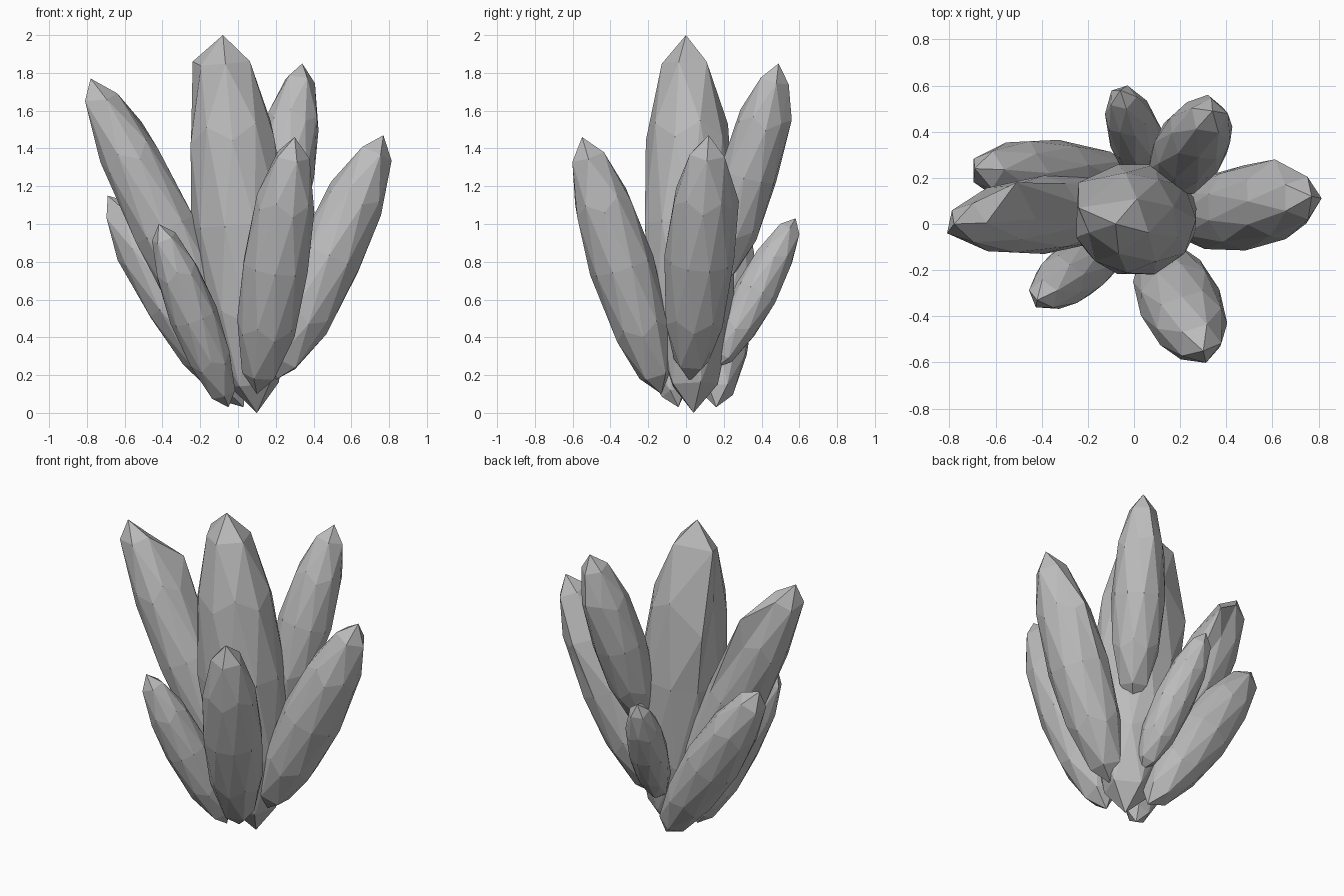
import bpy
import bmesh
import math
from mathutils import Matrix, Vector

cube = bpy.data.objects.get("Cube")
if cube:
    bpy.data.objects.remove(cube, do_unlink=True)

# One flat stone colour
stone = bpy.data.materials.new("grey stone")
stone.use_nodes = True
colour = (0.5, 0.5, 0.5, 1.0)
stone.diffuse_color = colour
stone.node_tree.nodes["Principled BSDF"].inputs["Base Color"].default_value = colour


def crystal(name, foot, tip, width, depth, spin, corners=()):
    """Faceted ball stretched from foot to tip, with a few corners pulled out."""
    foot, tip = Vector(foot), Vector(tip)
    axis = tip - foot
    # Smallest rotation from upright to the axis, so width stays near x
    turn = Vector((0, 0, 1)).rotation_difference(axis).to_matrix().to_4x4()
    place = (Matrix.Translation((foot + tip) / 2) @ turn
             @ Matrix.Diagonal((width, depth, axis.length / 2, 1))
             @ Matrix.Rotation(math.radians(spin), 4, 'Z'))
    bm = bmesh.new()
    bmesh.ops.create_icosphere(bm, subdivisions=2, radius=1, matrix=place)
    for corner in map(Vector, corners):
        nearest = min(bm.verts, key=lambda v: (v.co - corner).length)
        nearest.co = corner
    mesh = bpy.data.meshes.new(name)
    bm.to_mesh(mesh)
    bm.free()
    mesh.materials.append(stone)
    obj = bpy.data.objects.new(name, mesh)
    bpy.context.collection.objects.link(obj)


# Tall middle crystal
crystal("centre_crystal", (0.10, 0.04, 0), (-0.08, 0, 2), 0.26, 0.25, 54,
        [(-0.24, 0.07, 1.86), (-0.24, 0.18, 1.35)])

# Large leaning crystals
crystal("right_side_crystal", (0.0, 0.08, 0.18), (-0.78, 0.0, 1.77), 0.175, 0.17, 0,
        [(-0.81, -0.04, 1.65), (-0.51, 0.18, 1.54)])
crystal("back_left_crystal", (0.15, 0.17, 0.67), (0.34, 0.49, 1.85), 0.16, 0.155, 10,
        [(0.32, 0.56, 1.55)])
crystal("left_side_crystal", (0.19, 0.02, 0.17), (0.77, 0.12, 1.47), 0.18, 0.185, 0,
        [(0.61, 0.28, 1.12)])
crystal("front_left_crystal", (0.10, -0.13, 0.10), (0.30, -0.55, 1.46), 0.18, 0.175, 0)

# Small leaning crystals
crystal("front_right_crystal", (-0.05, -0.04, 0.03), (-0.42, -0.33, 1.0), 0.13, 0.13, 20)
crystal("back_right_crystal", (0.03, 0.16, 0.03), (-0.69, 0.24, 1.15), 0.165, 0.165, 0)
crystal("back_crystal", (0.08, 0.16, 0.24), (-0.06, 0.58, 1.03), 0.118, 0.115, 0)
